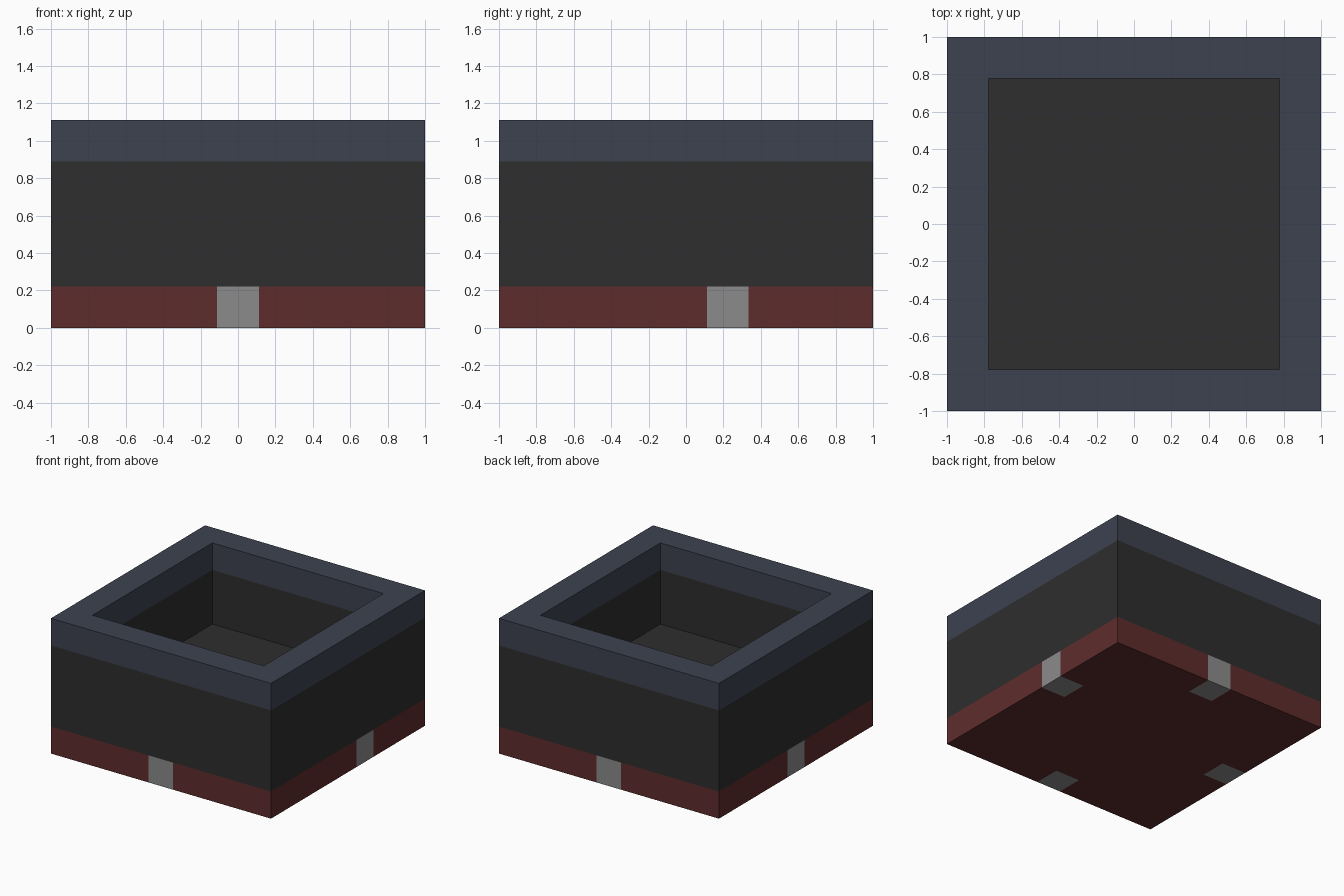
import bpy
import bmesh
from mathutils import Vector

U = 2 / 9            # one block of the grid
OUT, INN = 1.0, 1 - U


def material(name, rgb):
    """Flat material from display values 0-255, stored as linear."""
    lin = [((c / 255 + 0.055) / 1.055) ** 2.4 for c in rgb]
    mat = bpy.data.materials.new(name)
    mat.use_nodes = True
    mat.diffuse_color = (*lin, 1)
    bsdf = mat.node_tree.nodes["Principled BSDF"]
    bsdf.inputs["Base Color"].default_value = (*lin, 1)
    bsdf.inputs["Roughness"].default_value = 0.9
    return mat


def ring(bm, half, level):
    """Square loop of vertices, counter-clockwise from above."""
    corners = ((-1, -1), (1, -1), (1, 1), (-1, 1))
    return [bm.verts.new((x * half, y * half, level * U)) for x, y in corners]


def sweep(bm, profile):
    """Run a (half width, block level) profile round the square."""
    rings = [ring(bm, *p) for p in profile]
    for a, b in zip(rings, rings[1:]):
        for i in range(4):
            j = (i + 1) % 4
            bm.faces.new((a[i], a[j], b[j], b[i]))
    return rings


def finish(bm, name, *mats):
    mesh = bpy.data.meshes.new(name)
    bm.to_mesh(mesh)
    bm.free()
    for mat in mats:
        mesh.materials.append(mat)
    obj = bpy.data.objects.new(name, mesh)
    bpy.context.collection.objects.link(obj)
    return obj


cube = bpy.data.objects.get("Cube")
if cube:
    bpy.data.objects.remove(cube, do_unlink=True)

slate = material("slate blue", (61, 66, 80))
charcoal = material("charcoal", (46, 46, 46))
maroon = material("maroon", (94, 44, 44))
grey = material("mid grey", (139, 139, 139))

# Base layer, cut along block edges so the contact blocks can be coloured
bm = bmesh.new()
rings = sweep(bm, [(OUT, 0), (OUT, 1)])
bm.faces.new(reversed(rings[0]))
for axis in (Vector((1, 0, 0)), Vector((0, 1, 0))):
    for step in (-3.5, -0.5, 0.5, 1.5, 3.5):
        bmesh.ops.bisect_plane(bm, geom=bm.verts[:] + bm.edges[:] + bm.faces[:],
                               plane_co=axis * step * U, plane_no=axis)

# One contact block in each side; the right-hand one sits a block further back
contacts = ((0, -4), (0, 4), (-4, 0), (4, 1))
for face in bm.faces:
    c = face.calc_center_median() / U
    if any(abs(c.x - x) < 0.51 and abs(c.y - y) < 0.51 for x, y in contacts):
        face.material_index = 1
finish(bm, "base", maroon, grey)

# Body: outer walls, inner walls and the recessed floor
bm = bmesh.new()
sweep(bm, [(OUT, 1), (OUT, 4)])
rings = sweep(bm, [(INN, 4), (INN, 2)])
bm.faces.new(rings[-1])
finish(bm, "body", charcoal)

# Rim: outer band, flat top and inner band
bm = bmesh.new()
sweep(bm, [(OUT, 4), (OUT, 5), (INN, 5), (INN, 4)])
finish(bm, "rim", slate)
